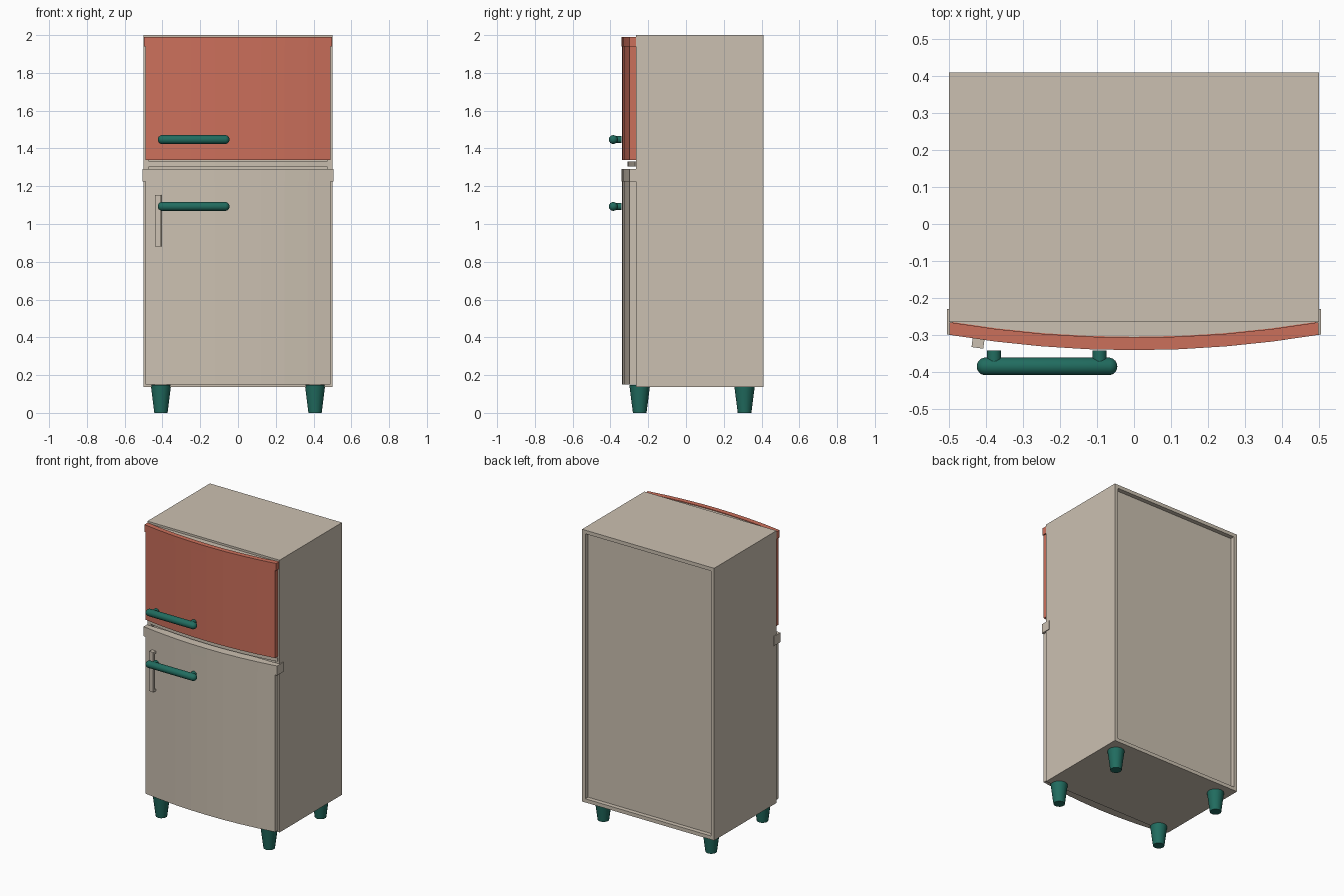
import bpy, bmesh, math
from mathutils import Matrix, Vector

if "Cube" in bpy.data.objects:
    bpy.data.objects.remove(bpy.data.objects["Cube"])


def material(name, rgb):
    m = bpy.data.materials.new(name)
    m.use_nodes = True
    m.diffuse_color = (*rgb, 1)
    node = next(n for n in m.node_tree.nodes if n.type == "BSDF_PRINCIPLED")
    node.inputs["Base Color"].default_value = (*rgb, 1)
    return m


BEIGE = material("warm beige", (0.60, 0.53, 0.44))
CORAL = material("coral red", (0.60, 0.16, 0.105))
TEAL = material("deep teal", (0.015, 0.15, 0.115))

BODY_FRONT, BODY_BACK = -0.265, 0.41


def finish(name, bm, mat, smooth=False):
    bmesh.ops.recalc_face_normals(bm, faces=bm.faces)
    mesh = bpy.data.meshes.new(name)
    bm.to_mesh(mesh)
    bm.free()
    mesh.materials.append(mat)
    ob = bpy.data.objects.new(name, mesh)
    bpy.context.collection.objects.link(ob)
    if smooth:
        bpy.ops.object.select_all(action="DESELECT")
        ob.select_set(True)
        bpy.context.view_layer.objects.active = ob
        bpy.ops.object.shade_smooth_by_angle(angle=math.radians(40))
    return ob


def add_box(bm, lo, hi):
    lo, hi = Vector(lo), Vector(hi)
    mat = Matrix.Translation((lo + hi) / 2) @ Matrix.Diagonal((*(hi - lo), 1))
    return bmesh.ops.create_cube(bm, size=1, matrix=mat)["verts"]


def bow(x, edge):
    """Depth of the bowed front, from its side edge to its middle."""
    return edge - 0.04 * (1 - (x / 0.49) ** 2)


def slab(name, half, z0, z1, edge, mat, back=None):
    """Bowed panel; its back is flat if a depth is given, else bowed too."""
    n = 8
    xs = [-half + 2 * half * i / n for i in range(n + 1)]
    outline = [(x, bow(x, edge)) for x in xs]
    if back is None:
        outline += [(x, bow(x, edge + 0.034)) for x in reversed(xs)]
    else:
        outline += [(half, back), (-half, back)]
    bm = bmesh.new()
    face = bm.faces.new([bm.verts.new((x, y, z0)) for x, y in outline])
    ext = bmesh.ops.extrude_face_region(bm, geom=[face])["geom"]
    top = [v for v in ext if isinstance(v, bmesh.types.BMVert)]
    bmesh.ops.translate(bm, verts=top, vec=(0, 0, z1 - z0))
    return finish(name, bm, mat)


# Cabinet with recessed back and front panels
bm = bmesh.new()
add_box(bm, (-0.5, BODY_FRONT, 0.137), (0.5, BODY_BACK, 2.0))
bm.normal_update()
for side, rim in ((1, 0.035), (-1, 0.042)):
    face = next(f for f in bm.faces if f.normal.y * side > 0.9)
    bmesh.ops.inset_region(bm, faces=[face], thickness=rim)
    ext = bmesh.ops.extrude_discrete_faces(bm, faces=[face])["faces"]
    bmesh.ops.translate(bm, verts=ext[0].verts, vec=(0, -0.03 * side, 0))
finish("cabinet", bm, BEIGE)

# Upper door: coral shell, pale core and a slightly wider top lip
slab("upper_door", 0.49, 1.34, 1.985, -0.298, CORAL)
slab("upper_door_core", 0.487, 1.345, 1.986, -0.265, BEIGE, BODY_FRONT + 0.001)
slab("upper_door_lip", 0.498, 1.94, 1.99, -0.301, CORAL)

# Lower door with its top lip, and the divider between the doors
slab("lower_door", 0.49, 0.15, 1.285, -0.298, BEIGE, BODY_FRONT)
slab("lower_door_lip", 0.50, 1.225, 1.29, -0.301, BEIGE, BODY_FRONT)
slab("door_divider", 0.49, 1.305, 1.33, -0.27, BEIGE, BODY_FRONT + 0.002)

# Hinge tabs wrapping the cabinet sides
for s, side in ((-1, "right"), (1, "left")):
    bm = bmesh.new()
    x0, x1 = sorted((s * 0.485, s * 0.505))
    add_box(bm, (x0, -0.299, 1.225), (x1, -0.23, 1.29))
    finish(side + "_hinge_tab", bm, BEIGE)

# Slim upright latch, turned to follow the bowed door
bm = bmesh.new()
add_box(bm, (-0.016, -0.024, 0.88), (0.016, -0.012, 1.153))
for z in (0.88, 1.138):
    add_box(bm, (-0.016, -0.016, z), (0.016, 0.008, z + 0.015))
latch = finish("door_latch", bm, BEIGE)
latch.location = (-0.42, -0.311, 0)
latch.rotation_euler.z = math.radians(-8)


def handle(name, z):
    """Round-ended bar on two short posts."""
    y, r = -0.385, 0.024
    bm = bmesh.new()
    bar = bmesh.ops.create_uvsphere(
        bm, u_segments=16, v_segments=9, radius=r,
        matrix=Matrix.Rotation(math.pi / 2, 4, "Y"))["verts"]
    for v in bar:
        v.co.x += math.copysign(0.19 - r, v.co.x)
    bmesh.ops.translate(bm, verts=bar, vec=(-0.235, y, z))
    for x in (-0.378, -0.093):
        bmesh.ops.create_cone(
            bm, cap_ends=True, segments=16, radius1=0.019, radius2=0.019, depth=0.043,
            matrix=Matrix.Translation((x, -0.3635, z)) @ Matrix.Rotation(math.pi / 2, 4, "X"))
    finish(name, bm, TEAL, smooth=True)


handle("upper_handle", 1.447)
handle("lower_handle", 1.093)

# Tapered feet
for y, end in ((-0.245, "front"), (0.31, "back")):
    for x, side in ((-0.408, "right"), (0.408, "left")):
        bm = bmesh.new()
        bmesh.ops.create_cone(bm, cap_ends=True, segments=14, radius1=0.036, radius2=0.055,
                              depth=0.148, matrix=Matrix.Translation((x, y, 0.074)))
        finish(f"{end}_{side}_foot", bm, TEAL, smooth=True)
